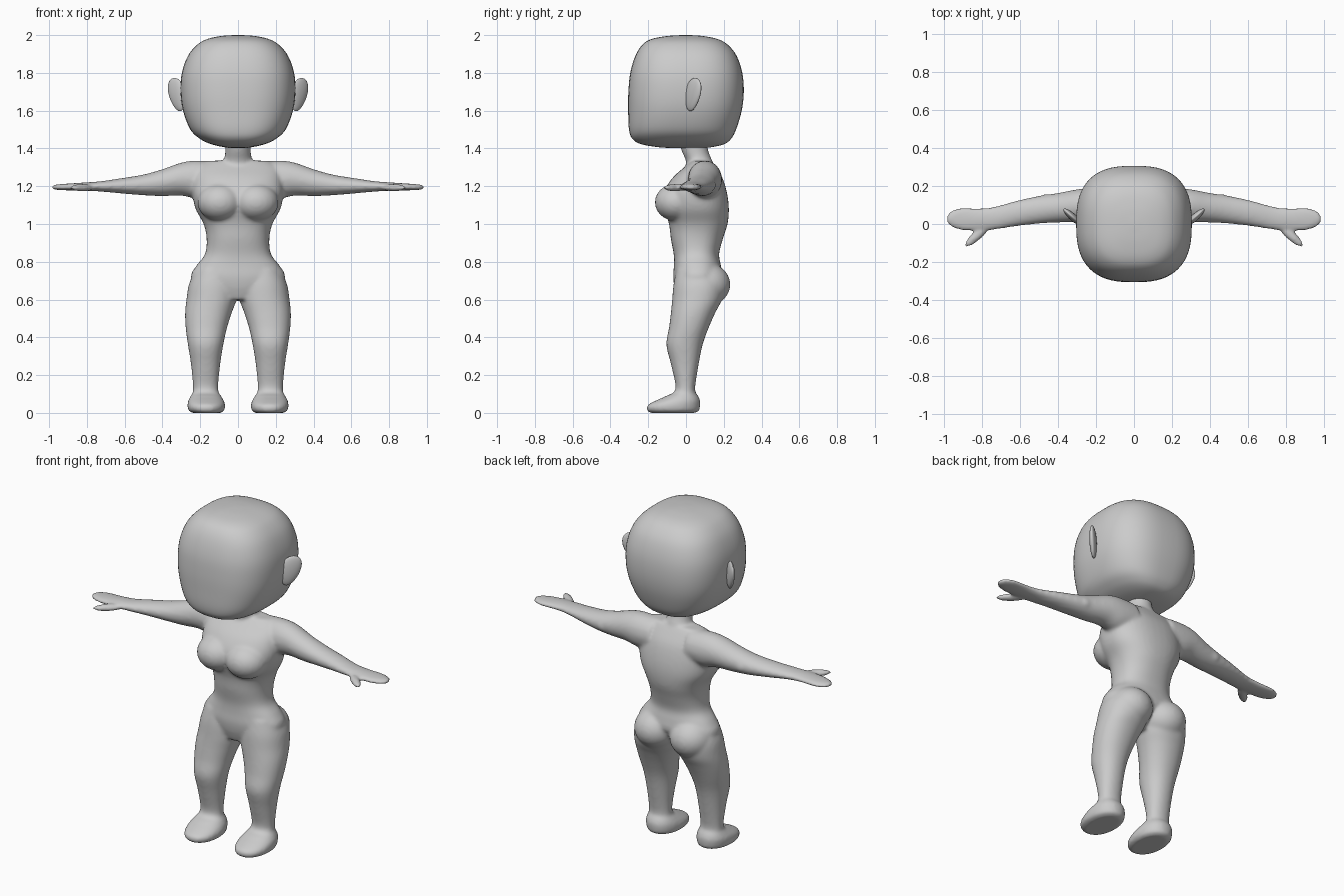
import bpy, bmesh, math
from mathutils import Matrix, Vector

skin = bpy.data.materials.new("grey clay")
skin.diffuse_color = (0.6, 0.6, 0.6, 1)


def finish(bm, name):
    bmesh.ops.recalc_face_normals(bm, faces=bm.faces)
    me = bpy.data.meshes.new(name)
    bm.to_mesh(me)
    bm.free()
    me.materials.append(skin)
    me.shade_smooth()
    ob = bpy.data.objects.new(name, me)
    bpy.context.collection.objects.link(ob)
    return ob


def resample(rows, steps):
    """Smooth curve through the section table."""
    out = []
    for i in range(len(rows) - 1):
        p = [rows[max(0, min(len(rows) - 1, i + k))] for k in (-1, 0, 1, 2)]
        for s in range(steps):
            t = s / steps
            out.append([0.5 * (2 * b + (c - a) * t + (2 * a - 5 * b + 4 * c - d) * t * t
                               + (3 * b - a - 3 * c + d) * t ** 3) for a, b, c, d in zip(*p)])
    return out + [list(rows[-1])]


def loft(bm, rows, axis="z", side=1, power=2.0, seg=40, steps=4):
    """Rows: position, low/high edge of first cross axis, low/high edge of second."""
    rings = []
    for t, a0, a1, b0, b1 in resample(rows, steps):
        ring = []
        for k in range(seg):
            u = 2 * math.pi * k / seg
            c, s = math.cos(u), math.sin(u)
            a = (a0 + a1) / 2 + (a1 - a0) / 2 * math.copysign(abs(c) ** (2 / power), c)
            b = (b0 + b1) / 2 + (b1 - b0) / 2 * math.copysign(abs(s) ** (2 / power), s)
            co = (a, b, t) if axis == "z" else (t, a, b)
            ring.append(bm.verts.new((co[0] * side, co[1], co[2])))
        rings.append(ring)
    for r, q in zip(rings, rings[1:]):
        for k in range(seg):
            bm.faces.new((r[k], r[(k + 1) % seg], q[(k + 1) % seg], q[k]))
    bm.faces.new(rings[0])
    bm.faces.new(rings[-1])


def ball(bm, centre, radii, rot=Matrix()):
    m = Matrix.Translation(centre) @ rot @ Matrix.Diagonal((*radii, 1))
    bmesh.ops.create_uvsphere(bm, u_segments=32, v_segments=20, radius=1, matrix=m)


body = bmesh.new()
# torso from hips to shoulders
loft(body, [(0.60, -0.10, 0.10, -0.04, 0.10), (0.66, -0.20, 0.20, -0.06, 0.15),
            (0.72, -0.25, 0.25, -0.068, 0.19), (0.78, -0.22, 0.22, -0.064, 0.185),
            (0.84, -0.175, 0.175, -0.065, 0.175), (0.92, -0.166, 0.166, -0.08, 0.195),
            (1.00, -0.182, 0.182, -0.09, 0.22), (1.08, -0.225, 0.225, -0.115, 0.227),
            (1.16, -0.24, 0.24, -0.12, 0.218), (1.24, -0.235, 0.235, -0.075, 0.195),
            (1.30, -0.215, 0.215, -0.01, 0.16), (1.335, -0.16, 0.16, 0.03, 0.135)], power=2.3)
# neck
loft(body, [(1.25, -0.085, 0.085, 0.0, 0.15), (1.33, -0.075, 0.075, 0.0, 0.14),
            (1.38, -0.068, 0.068, -0.02, 0.12), (1.44, -0.068, 0.068, -0.04, 0.11)])
for s in (1, -1):
    # chest and seat
    ball(body, (s * 0.095, -0.05, 1.115), (0.12, 0.115, 0.10))
    ball(body, (s * 0.118, 0.105, 0.68), (0.125, 0.13, 0.115))
    # leg and foot
    loft(body, [(0.0, 0.09, 0.24, -0.19, 0.05), (0.012, 0.073, 0.262, -0.207, 0.07),
                (0.04, 0.068, 0.268, -0.205, 0.075), (0.065, 0.075, 0.264, -0.16, 0.075),
                (0.09, 0.09, 0.25, -0.105, 0.065), (0.125, 0.105, 0.238, -0.055, 0.048),
                (0.25, 0.095, 0.248, -0.078, 0.066), (0.36, 0.078, 0.265, -0.104, 0.088),
                (0.45, 0.058, 0.277, -0.09, 0.12), (0.53, 0.033, 0.28, -0.08, 0.155),
                (0.60, 0.008, 0.273, -0.073, 0.19), (0.68, 0.0, 0.26, -0.066, 0.20),
                (0.76, 0.02, 0.225, -0.05, 0.17)], side=s, power=2.15)
    # arm and hand
    loft(body, [(0.12, 0.02, 0.19, 1.14, 1.33), (0.22, 0.01, 0.19, 1.135, 1.336),
                (0.30, 0.01, 0.182, 1.15, 1.325), (0.40, 0.008, 0.163, 1.148, 1.29),
                (0.50, 0.002, 0.148, 1.152, 1.262), (0.62, -0.012, 0.122, 1.162, 1.242),
                (0.73, -0.03, 0.093, 1.172, 1.226), (0.81, -0.036, 0.083, 1.176, 1.22),
                (0.90, -0.035, 0.086, 1.178, 1.214), (0.95, -0.022, 0.077, 1.18, 1.21),
                (0.978, 0.0, 0.055, 1.183, 1.207), (0.986, 0.015, 0.035, 1.187, 1.203)],
         axis="x", side=s)
    # elbow and thumb
    ball(body, (s * 0.46, 0.13, 1.205), (0.03, 0.03, 0.03))
    ball(body, (s * 0.825, -0.06, 1.192), (0.088, 0.026, 0.02),
         Matrix.Rotation(s * math.radians(-42), 4, "Z"))
body_ob = finish(body, "body")
# fuse the parts into one soft skin
rm = body_ob.modifiers.new("fuse", "REMESH")
rm.mode = "VOXEL"
rm.voxel_size = 0.01
rm.use_smooth_shade = True
sm = body_ob.modifiers.new("soften", "SMOOTH")
sm.factor = 0.5
sm.iterations = 8

# head: rounded block with a flat face
head = bmesh.new()
loft(head, [(1.402, -0.03, 0.03, -0.06, 0.07), (1.406, -0.07, 0.07, -0.14, 0.13),
            (1.422, -0.14, 0.14, -0.235, 0.20), (1.45, -0.20, 0.20, -0.283, 0.238),
            (1.50, -0.252, 0.252, -0.302, 0.265), (1.60, -0.291, 0.291, -0.306, 0.295),
            (1.70, -0.304, 0.304, -0.305, 0.306), (1.80, -0.297, 0.297, -0.295, 0.298),
            (1.89, -0.265, 0.265, -0.268, 0.268), (1.95, -0.215, 0.215, -0.23, 0.22),
            (1.98, -0.16, 0.16, -0.18, 0.165), (1.995, -0.09, 0.09, -0.10, 0.09),
            (2.0, -0.02, 0.02, -0.02, 0.02)], power=2.65, seg=64, steps=5)
finish(head, "head")

# ears: thin shells swept backwards, narrower at the lobe
for s, name in ((1, "ear_left"), (-1, "ear_right")):
    ear = bmesh.new()
    ball(ear, (0, 0, 0), (0.058, 0.019, 0.088))
    for v in ear.verts:
        v.co.x *= 1 + 2.2 * v.co.z
        v.co.x += 0.22 * v.co.z
    turn = Matrix.Rotation(math.radians(42), 4, "Z")
    for v in ear.verts:
        v.co = turn @ v.co + Vector((0.322, 0.036, 1.685))
        v.co.x *= s
    finish(ear, name)
